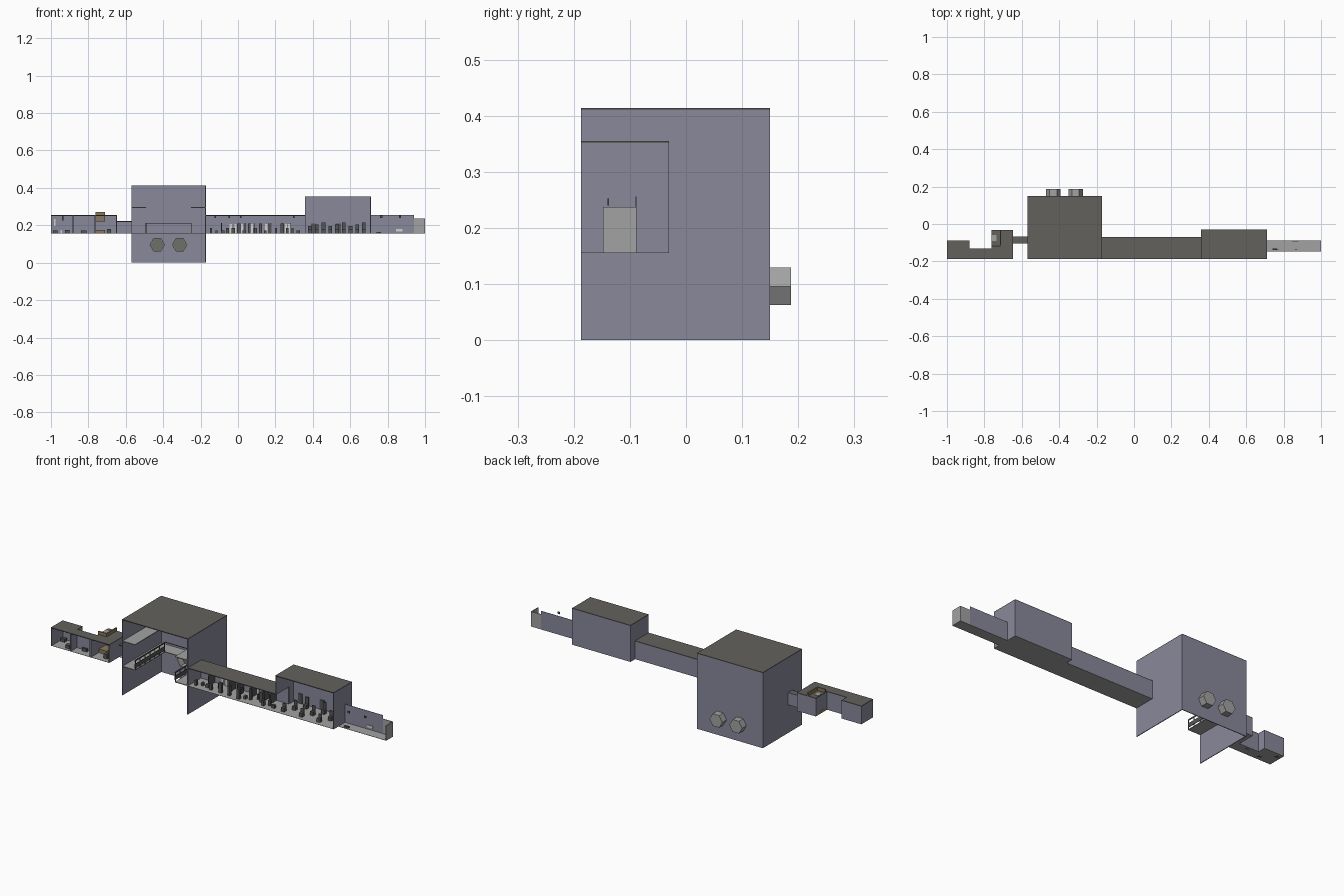
import bpy, bmesh, math, random

if "Cube" in bpy.data.objects:
    bpy.data.objects.remove(bpy.data.objects["Cube"])
random.seed(4)

def mat(name, r, g, b):
    m = bpy.data.materials.new(name)
    m.diffuse_color = (r, g, b, 1)
    m.use_nodes = True
    m.node_tree.nodes["Principled BSDF"].inputs["Base Color"].default_value = m.diffuse_color
    return m

WALL = mat("blue_grey_wall", .25, .25, .33)
ROOF = mat("dark_roof", .125, .12, .108)
FLOOR = mat("light_floor", .36, .36, .36)
STEEL = mat("steel_grey", .16, .16, .14)
DARK = mat("dark_furniture", .09, .09, .095)
TAN = mat("tan_panel", .25, .19, .11)
WHITE = mat("white_panel", .65, .65, .65)
T = .004          # shell thickness
FT = .0012        # floor thickness
F = -.1875        # open front plane
Z = .155          # main floor level

def finish(name, bm, m):
    me = bpy.data.meshes.new(name)
    bmesh.ops.recalc_face_normals(bm, faces=bm.faces)
    bm.to_mesh(me)
    bm.free()
    ob = bpy.data.objects.new(name, me)
    bpy.context.collection.objects.link(ob)
    me.materials.append(m)
    return ob

def add_box(bm, x0, x1, y0, y1, z0, z1):
    vs = bmesh.ops.create_cube(bm, size=1)["verts"]
    for v in vs:
        v.co = ((x0 + x1) / 2 + v.co.x * (x1 - x0),
                (y0 + y1) / 2 + v.co.y * (y1 - y0),
                (z0 + z1) / 2 + v.co.z * (z1 - z0))

def boxes(name, m, *dims):
    bm = bmesh.new()
    for d in dims:
        add_box(bm, *d)
    return finish(name, bm, m)

def hex_prism(name, x, z, r, y0, y1, m, open_front=False):
    bm = bmesh.new()
    rings = [[bm.verts.new((x + r * math.cos(k * math.pi / 3), y, z + r * math.sin(k * math.pi / 3)))
              for k in range(6)] for y in (y0, y1)]
    for k in range(6):
        j = (k + 1) % 6
        bm.faces.new((rings[0][k], rings[0][j], rings[1][j], rings[1][k]))
    bm.faces.new(rings[1])
    if not open_front:
        bm.faces.new(rings[0])
    return finish(name, bm, m)

def room(name, x0, x1, yb, z1, left=True, right=True):
    """Room open at the front: floor, roof, back wall and end walls."""
    boxes(name + "_floor", FLOOR, (x0, x1, F, yb, Z, Z + FT))
    boxes(name + "_roof", ROOF, (x0, x1, F, yb, z1 - T, z1))
    walls = [(x0, x1, yb - T, yb, Z + FT, z1 - T)]
    if left:
        walls.append((x0, x0 + T, F, yb - T, Z + FT, z1 - T))
    if right:
        walls.append((x1 - T, x1, F, yb - T, Z + FT, z1 - T))
    boxes(name + "_walls", WALL, *walls)

# Tall hangar, open at the front and below
HX0, HX1, HB, HT = -.57, -.172, .15, .414
boxes("hangar_roof", ROOF, (HX0, HX1, F, HB, HT - T, HT))
boxes("hangar_side_walls", WALL, (HX0, HX0 + T, F, HB, 0, HT - T), (HX1 - T, HX1, F, HB, 0, HT - T))
back = boxes("hangar_back_wall", WALL, (HX0 + T, HX1 - T, HB - T, HB, 0, HT - T))

# Hexagonal tunnels cut through the back wall, each closed by a dark inner plate
for i, x in enumerate((-.432, -.312)):
    cutter = hex_prism(f"tunnel_cutter_{i}", x, .096, .0385, .12, .18, STEEL)
    cutter.hide_render = True
    cutter.hide_viewport = True
    mod = back.modifiers.new("tunnel", "BOOLEAN")
    mod.object = cutter
    mod.solver = "EXACT"
    hex_prism(f"hex_tunnel_{i}", x, .096, .0385, HB - T, .1875, FLOOR, True)
    hex_prism(f"hex_plate_{i}", x, .096, .038, .184, .1865, STEEL)

# Hangar walkways: a lower U with railings, upper side galleries
W = .078
boxes("lower_walkway", FLOOR,
      (HX0 + T, HX0 + W, F, HB - T, Z, Z + T),
      (HX1 - W, HX1 - T, F, HB - T, Z, Z + T),
      (HX0 + W, HX1 - W, HB - W, HB - T, Z, Z + T))
boxes("upper_gallery", FLOOR,
      (HX0 + T, HX0 + W, F, HB - T, .293, .293 + T),
      (HX1 - W, HX1 - T, F, HB - T, .293, .293 + T))
rails = []
for x in (HX0 + W, HX1 - W):
    rails.append((x - .0015, x + .0015, F, HB - W, .205, .212))
    rails.append((x - .0015, x + .0015, F, HB - W, .168, .19))
    for k in range(7):
        y = F + .001 + k * .042
        rails.append((x - .0015, x + .0015, y, y + .004, Z + T, .21))
rails.append((HX0 + W, HX1 - W, HB - W - .001, HB - W + .002, .21, .213))
boxes("walkway_railings", DARK, *rails)

# Connecting passage on the left
boxes("passage_walls", WALL, (-.647, HX0, -.07, -.066, Z, .222))
boxes("passage_floor", FLOOR, (-.647, HX0, -.103, -.07, Z, Z + FT))
boxes("passage_roof", ROOF, (-.647, HX0, -.103, -.066, .222 - T, .222))

# Rooms
room("end_room", -1, -.88, -.087, .255)
room("hall_room", -.88, -.762, -.13, .255, left=False)
room("stair_room", -.762, -.647, -.033, .255)
room("long_gallery", HX1, .357, -.07, .255, left=False, right=False)
room("great_room", .357, .71, -.03, .355, left=False, right=False)
boxes("great_room_end_walls", WALL,
      (.357, .357 + T, F, -.034, .25, .351), (.357, .357 + T, -.07, -.034, Z + FT, .25),
      (.71 - T, .71, F, -.034, Z + FT, .351))

# Tan stair shaft rising through the stair room roof
boxes("stair_shaft", TAN, (-.717, -.71, -.12, -.033, .22, .272), (-.762, -.717, -.12, -.113, .22, .272))
boxes("stair_hatch", FLOOR, (-.758, -.735, -.09, -.06, .255, .257))
boxes("stair_base", TAN, (-.762, -.71, -.12, -.06, Z + FT, .176))

# Left room furniture
boxes("left_tables", DARK, (-.99, -.965, -.12, -.1, Z, .172), (-.925, -.90, -.17, -.15, Z, .175),
      (-.94, -.932, -.11, -.1, .225, .255), (-.84, -.81, -.15, -.14, Z, .172), (-.70, -.68, -.16, -.14, Z, .18))
boxes("left_wall_panels", WHITE, (-.985, -.975, -.094, -.091, .195, .235), (-.95, -.94, -.094, -.091, Z, .175))

# Long gallery: partitions, doors, consoles, ceiling lamps
boxes("gallery_partitions", DARK, *[(x, x + T, -.13, -.074, Z + FT, .212) for x in (-.09, .035, .085, .16, .235, .28)])
boxes("gallery_doors", WHITE, *[(x, x + .013, -.079, -.074, Z + FT, .208)
                                for x in (-.045, -.02, .015, .068, .145, .17, .25, .268)])
consoles = []
for k in range(17):
    x = -.15 + k * .029
    y = random.uniform(F + .01, -.11)
    w, h = random.uniform(.01, .02), random.choice((.018, .03, .055))
    consoles.append((x, x + w, y, y + .015, Z + FT, Z + h))
boxes("gallery_consoles", DARK, *consoles)
boxes("ceiling_lamps", DARK, *[(x, x + .008, -.14, -.13, .238, .251) for x in (-.125, -.05, .01, .295)])

# Great room: seats with backs, doors
seats = []
for k in range(9):
    x = .375 + k * .036
    y = (-.165, -.12, -.075)[k % 3]
    seats += [(x, x + .02, y, y + .016, Z + FT, Z + .022),
              (x, x + .02, y + .016, y + .02, Z + FT, Z + (.04, .05, .06)[k % 3])]
boxes("great_room_seats", DARK, *seats)
boxes("great_room_doors", DARK, (.39, .415, -.038, -.034, Z, .21), (.52, .55, -.038, -.034, Z, .21))

# Open terrace on the right and its end bay
boxes("terrace_floor", FLOOR, (.71, 1, -.148, -.088, Z, Z + FT))
boxes("terrace_back_wall", WALL, (.71, .94, -.09, -.088, Z + FT, .256))
boxes("terrace_window", WHITE, (.845, .88, -.093, -.09, .167, .18))
boxes("end_bay_walls", FLOOR, (.94, 1, -.092, -.088, Z + FT, .237), (1 - T, 1, -.148, -.092, Z + FT, .237))
boxes("terrace_lamps", DARK, *[(x, x + .012, -.14, -.137, .24, .252) for x in (.76, .86)])
boxes("terrace_benches", DARK, (.74, .765, -.14, -.13, Z + FT, .165))
